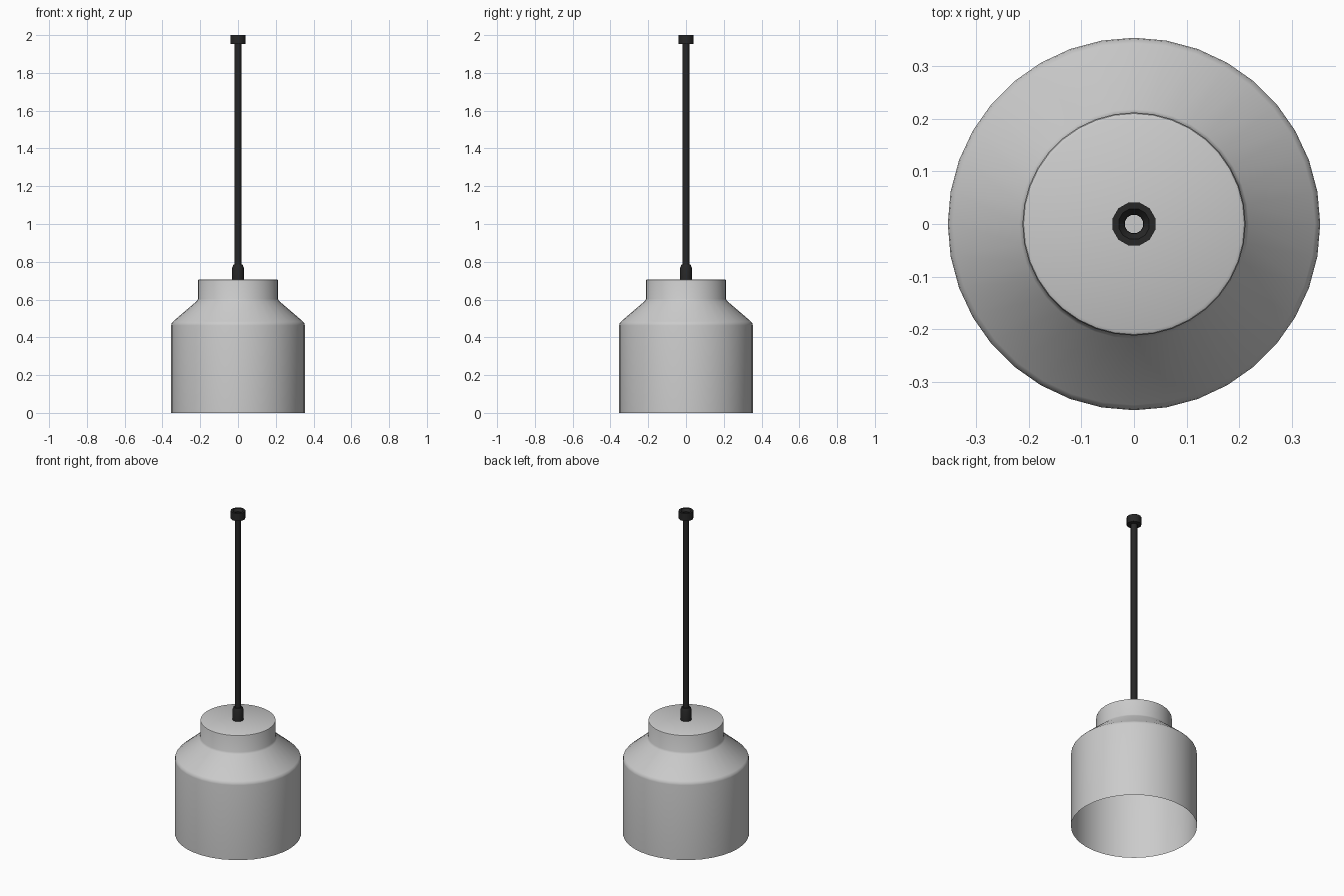
import bpy, bmesh, math

if "Cube" in bpy.data.objects:
    bpy.data.objects.remove(bpy.data.objects["Cube"])

# Dark finish for the cord and fittings
dark = bpy.data.materials.new("dark_metal")
dark.diffuse_color = (0.02, 0.02, 0.02, 1)
dark.use_nodes = True
dark.node_tree.nodes["Principled BSDF"].inputs["Base Color"].default_value = dark.diffuse_color


def lathe(name, profile, sides, mat=None, offset=0.0):
    """Spin a list of (radius, z) points around the z axis."""
    bm = bmesh.new()
    rings = []
    for r, z in profile:
        if r == 0:
            rings.append([bm.verts.new((0, 0, z))] * sides)
        else:
            rings.append([bm.verts.new((r * math.cos(a), r * math.sin(a), z))
                          for a in (offset + math.tau * i / sides for i in range(sides))])
    for low, high in zip(rings, rings[1:]):
        for i in range(sides):
            j = (i + 1) % sides
            quad = (low[i], low[j], high[j], high[i])
            bm.faces.new(list(dict.fromkeys(quad)))
    mesh = bpy.data.meshes.new(name)
    bm.to_mesh(mesh)
    bm.free()
    obj = bpy.data.objects.new(name, mesh)
    bpy.context.collection.objects.link(obj)
    if mat:
        mesh.materials.append(mat)
    bpy.ops.object.select_all(action='DESELECT')
    bpy.context.view_layer.objects.active = obj
    obj.select_set(True)
    bpy.ops.object.shade_smooth_by_angle(angle=math.radians(35))
    return obj


# Thin shade, open underneath, with a sloped shoulder and closed neck
lathe("shade", [(0.354, 0), (0.354, 0.463), (0.352, 0.474), (0.344, 0.484),
                (0.218, 0.592), (0.212, 0.603), (0.212, 0.698),
                (0.210, 0.704), (0.204, 0.707), (0, 0.707)], 36)

# Ferrule joining shade and cord
lathe("ferrule", [(0.032, 0.705), (0.032, 0.768), (0.025, 0.785), (0.018, 0.785)],
      12, dark, math.radians(15))

# Hollow cord
lathe("cord", [(0.0185, 0.707), (0.0185, 1.985)], 12, dark, math.radians(15))

# Ceiling cap with a centre hole
lathe("ceiling_cap", [(0.0185, 1.953), (0.042, 1.953), (0.042, 2.0),
                      (0.03, 2.0), (0.0185, 1.985)], 12, dark, math.radians(15))
